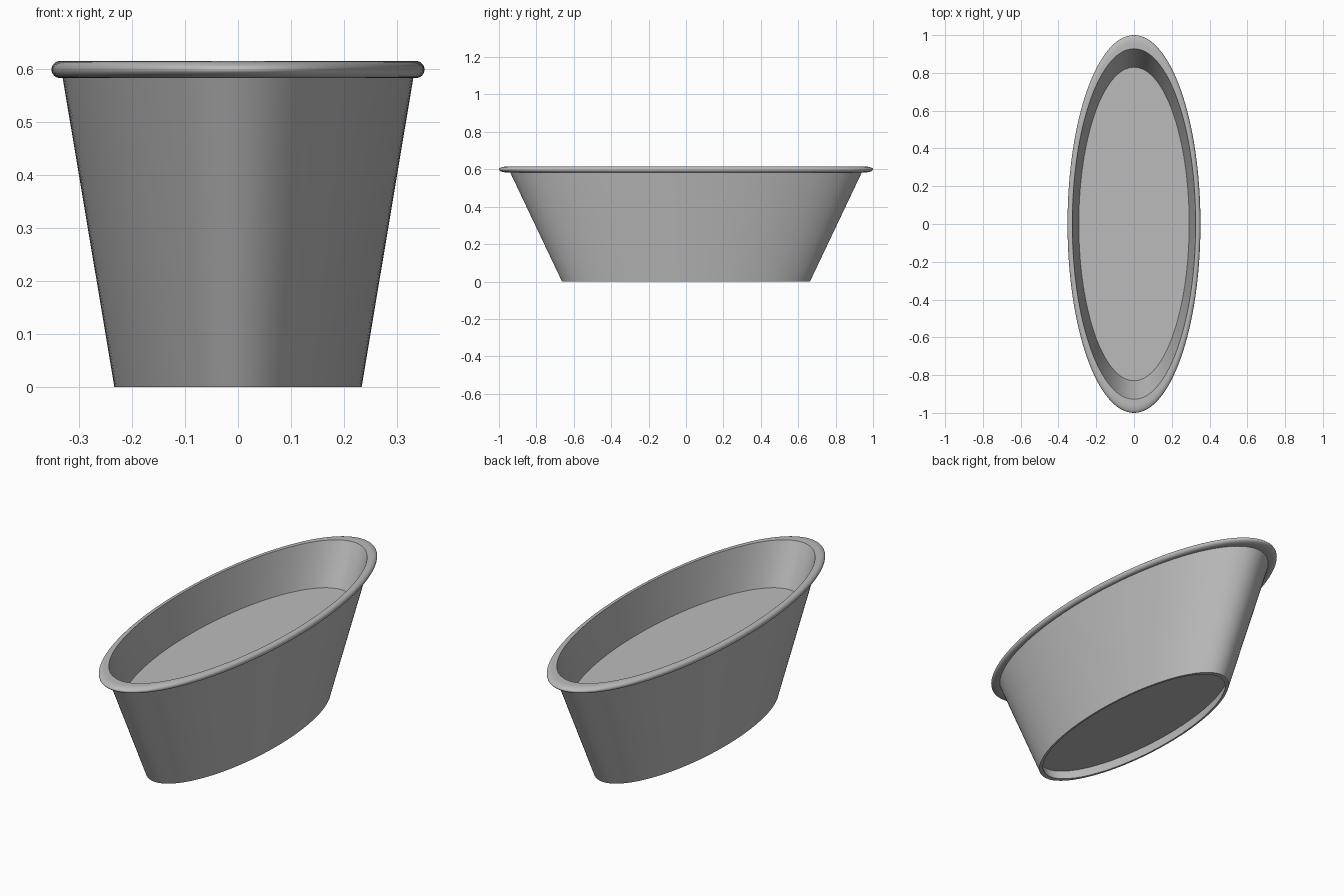
import bpy, bmesh, math

if "Cube" in bpy.data.objects:
    bpy.data.objects.remove(bpy.data.objects["Cube"], do_unlink=True)

SEGMENTS = 128
WIDTH = 0.352  # short axis relative to the long one

grey = bpy.data.materials.new("plain grey")
grey.use_nodes = True
colour = (0.5, 0.5, 0.5, 1)
grey.diffuse_color = colour
grey.node_tree.nodes["Principled BSDF"].inputs["Base Color"].default_value = colour


def lathe(name, profile):
    """Turn a (radius, height) profile into an oval part; radius 0 makes a cap."""
    bm = bmesh.new()
    rings = []
    for r, z in profile:
        if r == 0:
            rings.append([bm.verts.new((0, 0, z))] * SEGMENTS)
            continue
        angles = [math.tau * i / SEGMENTS for i in range(SEGMENTS)]
        rings.append([bm.verts.new((r * WIDTH * math.cos(a), r * math.sin(a), z))
                      for a in angles])
    for low, high in zip(rings, rings[1:]):
        for i in range(SEGMENTS):
            j = (i + 1) % SEGMENTS
            corners = [low[i], low[j], high[j], high[i]]
            bm.faces.new(list(dict.fromkeys(corners)))
    mesh = bpy.data.meshes.new(name)
    bm.to_mesh(mesh)
    bm.free()
    mesh.materials.append(grey)
    obj = bpy.data.objects.new(name, mesh)
    bpy.context.collection.objects.link(obj)
    bpy.ops.object.select_all(action='DESELECT')
    obj.select_set(True)
    bpy.context.view_layer.objects.active = obj
    bpy.ops.object.shade_smooth_by_angle(angle=math.radians(40))
    return obj


# Rolled rim: from under the lip round the outside to the flat top
rim = []
for step in range(19):
    a = math.radians(-90 + step * 10)
    rim.append((0.955 + 0.045 * math.cos(a), 0.599 + 0.016 * math.sin(a)))

# Tapered wall with foot ring, rim and inner face
lathe("pot_wall", [(0.655, 0.05), (0.638, 0), (0.663, 0), (0.94, 0.583)]
      + rim + [(0.928, 0.615), (0.83, 0.41)])

# Recessed underside and raised inner floor
lathe("pot_underside", [(0, 0.05), (0.655, 0.05)])
lathe("inner_floor", [(0.83, 0.41), (0, 0.41)])
